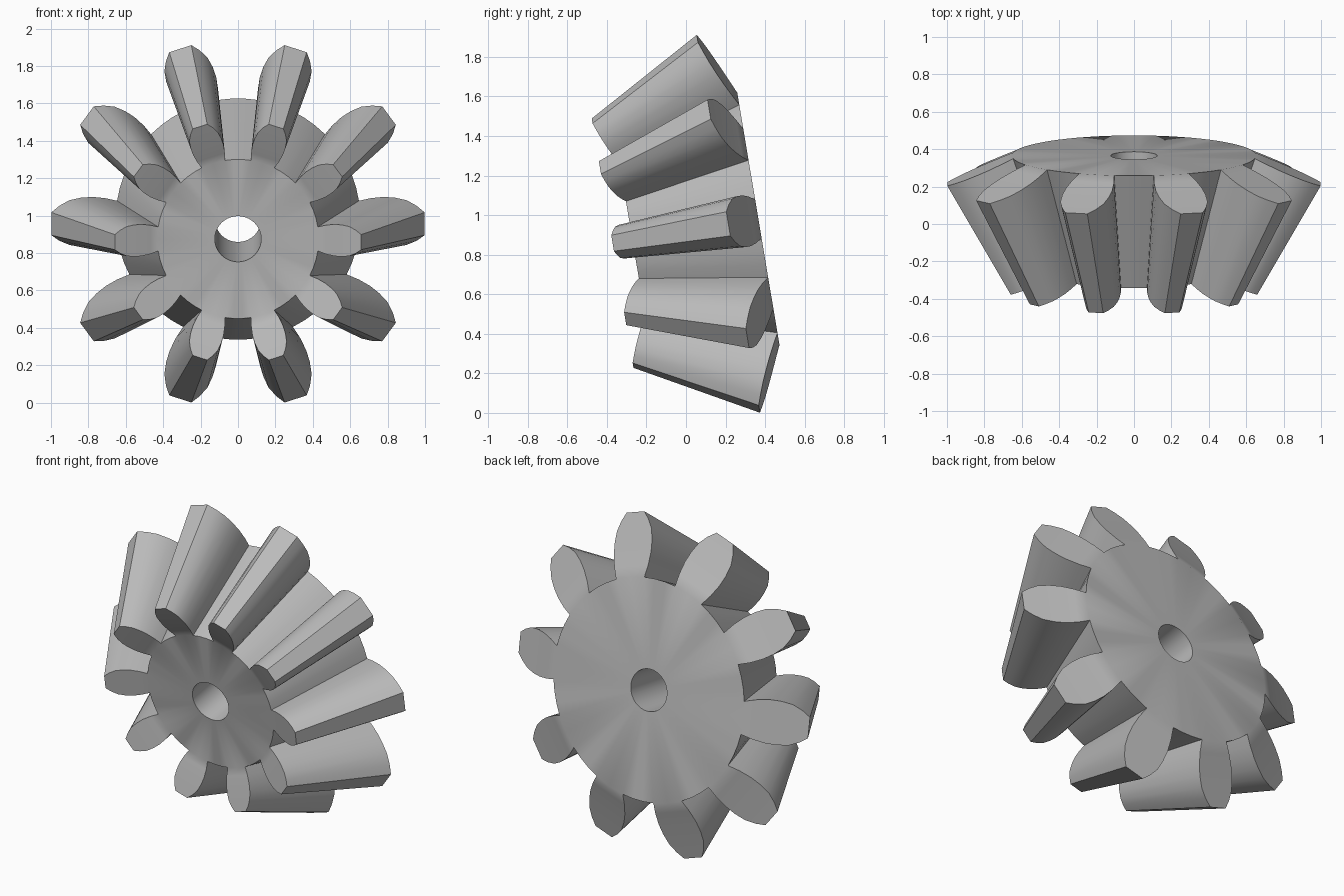
import bpy, bmesh
from math import sin, cos, radians, atan2, hypot
from mathutils import Vector

cube = bpy.data.objects.get("Cube")
if cube:
    bpy.data.objects.remove(cube, do_unlink=True)

TEETH = 10
PITCH = radians(360 / TEETH)
ROOT_R, TIP_R, HOLE_R = 0.654, 1.0, 0.124
BACK_DEPTH = 0.154               # back plate sits this far behind the tooth tips
APEX = Vector((0, 0, 1.745))     # teeth taper toward this point on the axis
TAPER = 0.66
TILT = radians(9.5)

# half tooth outline: (radius, half width) from root to tip
TOOTH = [(ROOT_R, 0.1), (0.72, 0.12), (0.79, 0.132), (0.85, 0.132),
         (0.91, 0.122), (0.96, 0.095), (TIP_R, 0.062)]


def on_back_cone(radius, angle):
    drop = BACK_DEPTH * (TIP_R - radius) / (TIP_R - ROOT_R)
    return Vector((radius * cos(angle), radius * sin(angle), -drop))


def to_front(p):
    return APEX + (p - APEX) * TAPER


bm = bmesh.new()


def pair(p):
    """Matching back and front vertices."""
    return bm.verts.new(p), bm.verts.new(to_front(p))


def hole_pair(angle):
    x, y = HOLE_R * cos(angle), HOLE_R * sin(angle)
    front_z = to_front(on_back_cone(ROOT_R, 0)).z
    return bm.verts.new((x, y, -BACK_DEPTH)), bm.verts.new((x, y, front_z))


def wall(a, b):
    bm.faces.new((a[0], b[0], b[1], a[1]))


def caps(*pairs):
    for end in (0, 1):
        bm.faces.new([p[end] for p in pairs])


root_half = atan2(TOOTH[0][1], TOOTH[0][0])
gap = PITCH - 2 * root_half
ring, hole = [], []

for i in range(TEETH):
    mid = i * PITCH
    # root circle and bore points for this tooth and the valley after it
    angles = [mid - root_half, mid, mid + root_half,
              mid + root_half + gap / 3, mid + root_half + gap * 2 / 3]
    roots = [pair(on_back_cone(ROOT_R, a)) for a in angles]
    ring += roots
    hole += [hole_pair(a) for a in angles]

    # tooth flanks, end faces and top land
    right, left = [roots[0]], [roots[2]]
    for r, w in TOOTH[1:]:
        half = atan2(w, r)
        right.append(pair(on_back_cone(r, mid - half)))
        left.append(pair(on_back_cone(r, mid + half)))
    for k in range(len(TOOTH) - 1):
        wall(right[k], right[k + 1])
        wall(left[k], left[k + 1])
        base = [roots[1]] if k == 0 else []
        caps(right[k], right[k + 1], left[k + 1], left[k], *base)
    wall(right[-1], left[-1])

# plates, bore and valley floors
n = len(ring)
for j in range(n):
    k = (j + 1) % n
    caps(ring[j], ring[k], hole[k], hole[j])
    wall(hole[j], hole[k])
    if j % 5 >= 2:
        wall(ring[j], ring[k])

bmesh.ops.recalc_face_normals(bm, faces=bm.faces)
mesh = bpy.data.meshes.new("bevel_gear")
bm.to_mesh(mesh)
bm.free()

gear = bpy.data.objects.new("bevel_gear", mesh)
bpy.context.collection.objects.link(gear)
gear.rotation_euler = (radians(90) + TILT, 0, 0)
gear.location = (0, 0.214, 0.956)

# plain grey metal
grey = bpy.data.materials.new("grey_metal")
grey.use_nodes = True
colour = (0.5, 0.5, 0.5, 1)
grey.diffuse_color = colour
grey.node_tree.nodes["Principled BSDF"].inputs["Base Color"].default_value = colour
mesh.materials.append(grey)

bpy.context.view_layer.objects.active = gear
gear.select_set(True)
bpy.ops.object.shade_smooth_by_angle(angle=radians(30))
